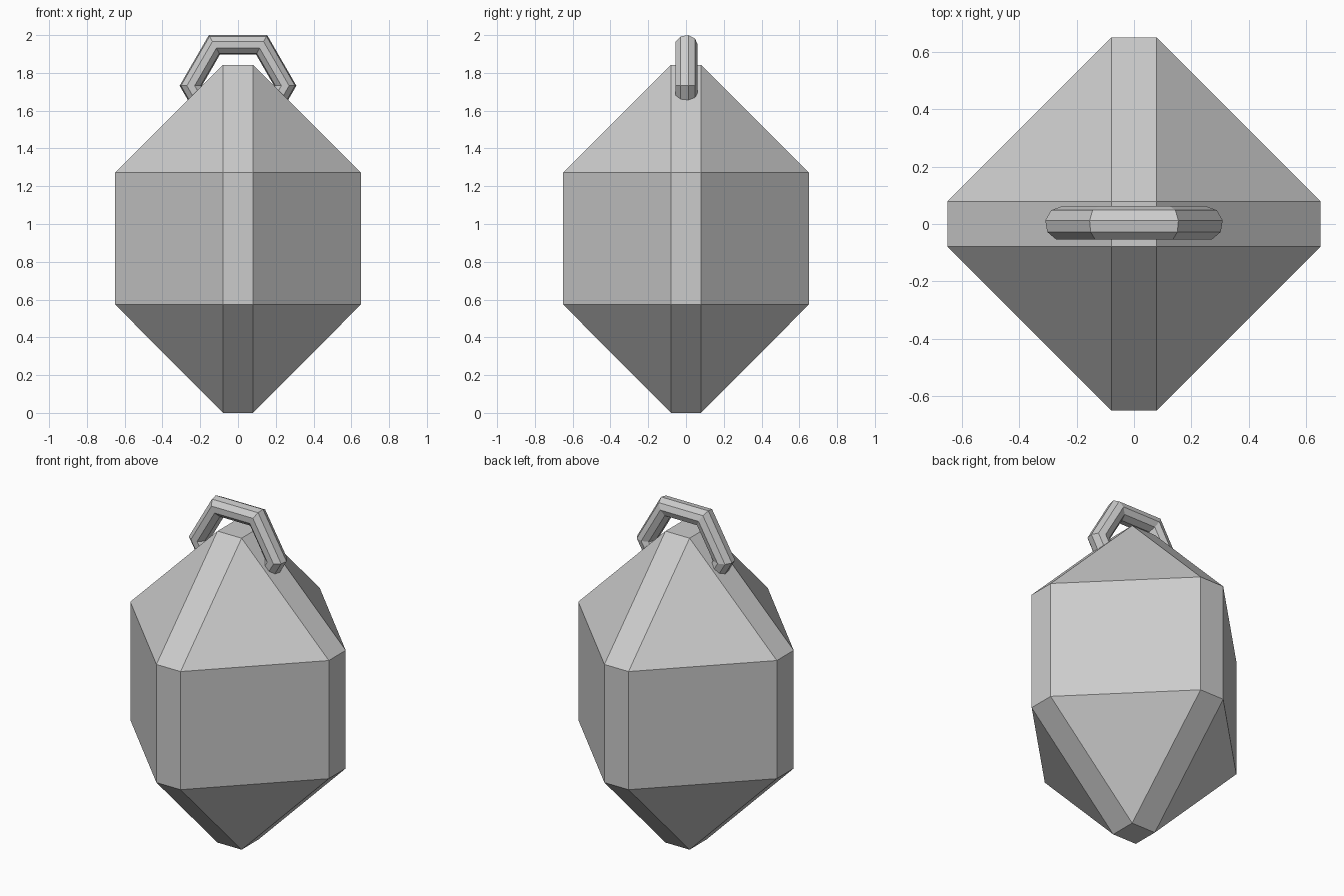
import bpy, bmesh
from math import cos, sin, radians, tau

if "Cube" in bpy.data.objects:
    bpy.data.objects.remove(bpy.data.objects["Cube"])


def finish(bm, name):
    bmesh.ops.recalc_face_normals(bm, faces=bm.faces)
    mesh = bpy.data.meshes.new(name)
    bm.to_mesh(mesh)
    bm.free()
    obj = bpy.data.objects.new(name, mesh)
    bpy.context.collection.objects.link(obj)
    return obj


# Faceted body: chamfered prism with 45-degree tapered ends, as a convex hull
W, C = 0.65, 0.079            # half width, half chamfer width
Z_BOTTOM, Z_LOW, Z_HIGH, Z_TOP = 0.0, 0.573, 1.272, 1.843
bm = bmesh.new()
for sx in (-1, 1):
    for sy in (-1, 1):
        for z in (Z_LOW, Z_HIGH):
            bm.verts.new((sx * W, sy * C, z))
            bm.verts.new((sx * C, sy * W, z))
        for z in (Z_BOTTOM, Z_TOP):
            bm.verts.new((sx * C, sy * C, z))
bmesh.ops.convex_hull(bm, input=bm.verts)
bmesh.ops.dissolve_limit(bm, angle_limit=radians(1), verts=bm.verts, edges=bm.edges)
finish(bm, "body")

# Hanging ring: six segments around, nine-sided cross-section
SEGS, SIDES = 6, 9
MAJOR, MINOR, Z_RING = 0.25, 0.06, 1.732
bm = bmesh.new()
loops = []
for i in range(SEGS):
    a = tau * i / SEGS
    loop = []
    for j in range(SIDES):
        b = tau * j / SIDES
        r = MAJOR + MINOR * sin(b)
        loop.append(bm.verts.new((r * cos(a), MINOR * cos(b) + 0.002, Z_RING + r * sin(a))))
    loops.append(loop)
for i in range(SEGS):
    p, q = loops[i], loops[(i + 1) % SEGS]
    for j in range(SIDES):
        k = (j + 1) % SIDES
        bm.faces.new((p[j], p[k], q[k], q[j]))
finish(bm, "hanging_ring")
